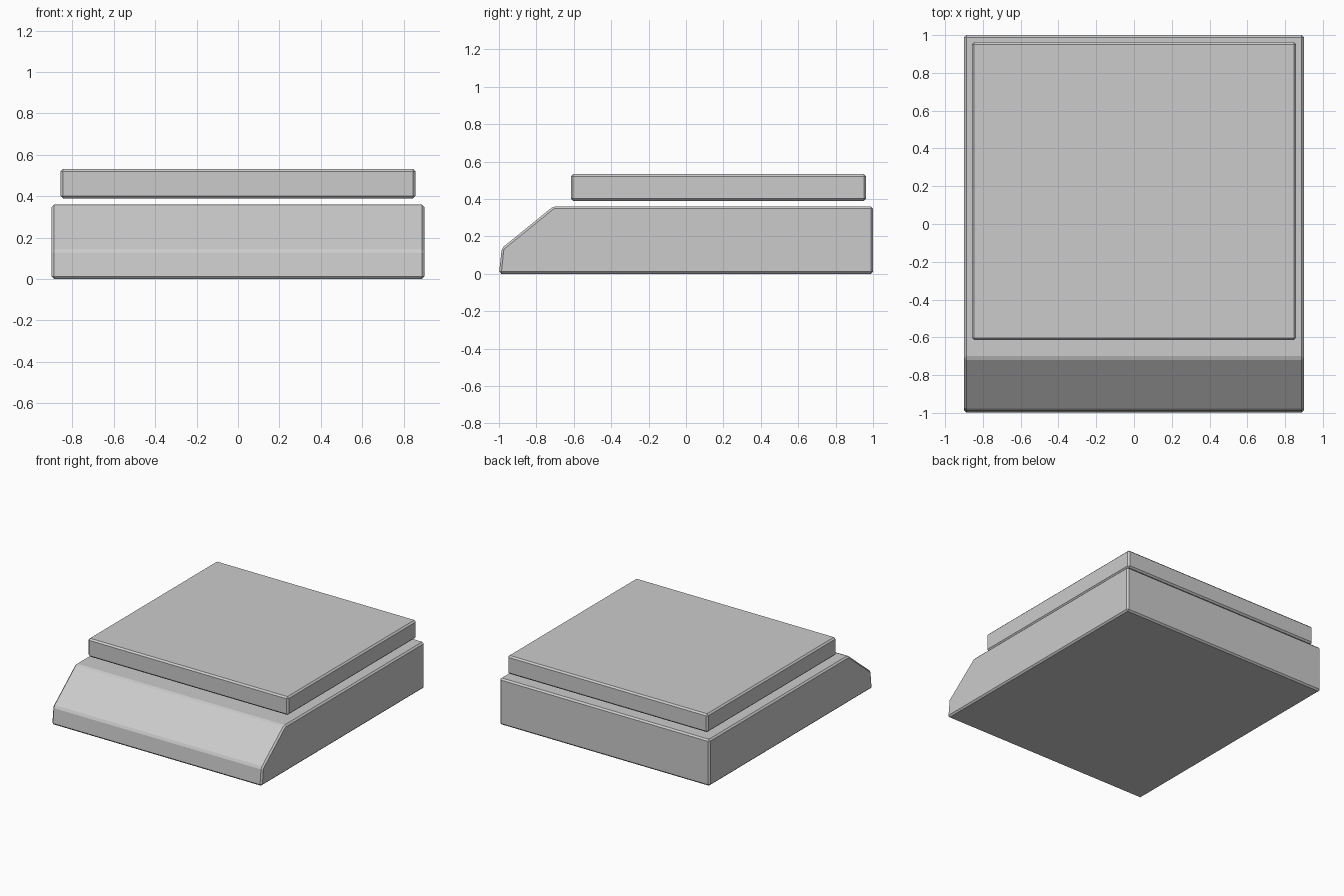
import bpy, bmesh

if "Cube" in bpy.data.objects:
    bpy.data.objects.remove(bpy.data.objects["Cube"])


def prism(name, profile, half_width, bevel=0.012):
    """Extrude a (y, z) side profile across x and chamfer its edges."""
    bm = bmesh.new()
    face = bm.faces.new([bm.verts.new((-half_width, y, z)) for y, z in profile])
    ext = bmesh.ops.extrude_face_region(bm, geom=[face])
    verts = [g for g in ext["geom"] if isinstance(g, bmesh.types.BMVert)]
    bmesh.ops.translate(bm, verts=verts, vec=(2 * half_width, 0, 0))
    bmesh.ops.recalc_face_normals(bm, faces=bm.faces)
    mesh = bpy.data.meshes.new(name)
    bm.to_mesh(mesh)
    bm.free()
    obj = bpy.data.objects.new(name, mesh)
    bpy.context.collection.objects.link(obj)
    mod = obj.modifiers.new("edge_chamfer", "BEVEL")
    mod.width = bevel
    mod.segments = 1
    mod.limit_method = "ANGLE"
    return obj


# Base block with sloped front
prism("base", [(-1, 0), (1, 0), (1, 0.36), (-0.71, 0.36), (-0.985, 0.137)], 0.9)

# Raised slab floating just above the base
prism("top_slab", [(-0.615, 0.39), (0.963, 0.39), (0.963, 0.532), (-0.615, 0.532)], 0.858)
